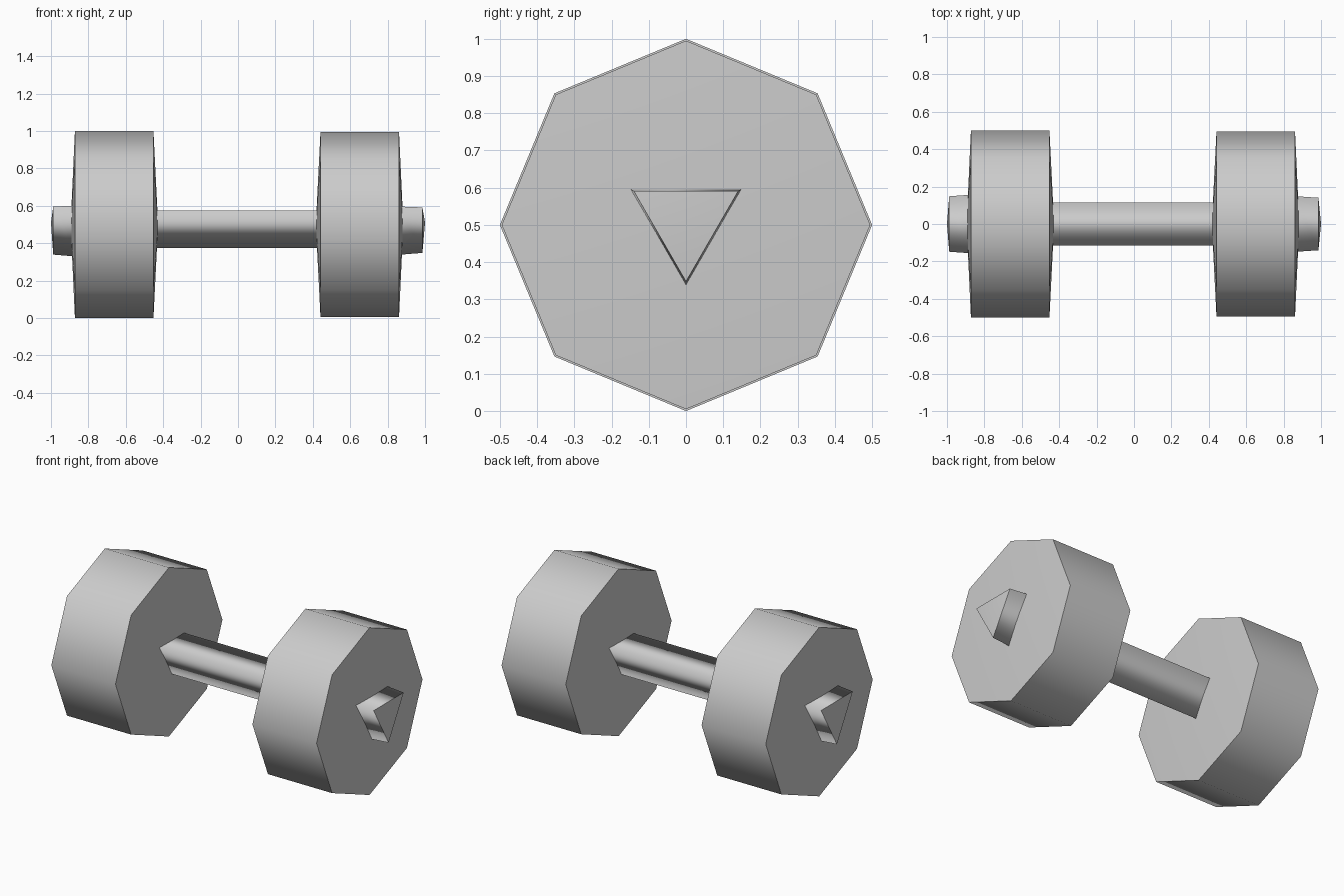
import bpy
import bmesh
from math import sin, cos, pi

cube = bpy.data.objects.get("Cube")
if cube:
    bpy.data.objects.remove(cube, do_unlink=True)

# Single steel grey
GREY = (0.6, 0.6, 0.6, 1)
steel = bpy.data.materials.new("steel_grey")
steel.use_nodes = True
steel.diffuse_color = GREY
steel.node_tree.nodes["Principled BSDF"].inputs["Base Color"].default_value = GREY


def prism(name, sides, start, end, tips, height):
    """Prism along x with a corner at the bottom; start and end are (x, radius),
    tips are the x positions of the slightly domed end centres."""
    bm = bmesh.new()
    rings = []
    for x, r in (start, end):
        angles = [2 * pi * i / sides - pi / 2 for i in range(sides)]
        rings.append([bm.verts.new((x, r * cos(a), height + r * sin(a))) for a in angles])
    centres = [bm.verts.new((x, 0, height)) for x in tips]
    for i in range(sides):
        j = (i + 1) % sides
        bm.faces.new((rings[0][i], rings[0][j], rings[1][j], rings[1][i]))
        for ring, centre in zip(rings, centres):
            bm.faces.new((ring[i], ring[j], centre))
    bmesh.ops.recalc_face_normals(bm, faces=bm.faces)
    for face in bm.faces:
        face.smooth = True
    # Round shading along the sides, hard rims
    for ring in rings:
        for i in range(sides):
            bm.edges.get((ring[i], ring[i - 1])).smooth = False
    mesh = bpy.data.meshes.new(name)
    bm.to_mesh(mesh)
    bm.free()
    mesh.materials.append(steel)
    obj = bpy.data.objects.new(name, mesh)
    bpy.context.collection.objects.link(obj)
    return obj


# Grip bar
prism("grip_bar", 3, (-0.45, 0.133), (0.45, 0.133), (-0.46, 0.46), 0.508)

# Octagonal weights, the right one a touch larger
prism("right_weight", 8, (-0.872, 0.5), (-0.452, 0.5), (-0.895, -0.427), 0.5)
prism("left_weight", 8, (0.441, 0.495), (0.861, 0.495), (0.416, 0.884), 0.5)

# Tapered end stubs
prism("right_end_stub", 3, (-0.988, 0.171), (-0.87, 0.181), (-1.0, -0.86), 0.51)
prism("left_end_stub", 3, (0.86, 0.172), (0.986, 0.162), (0.85, 1.0), 0.51)
